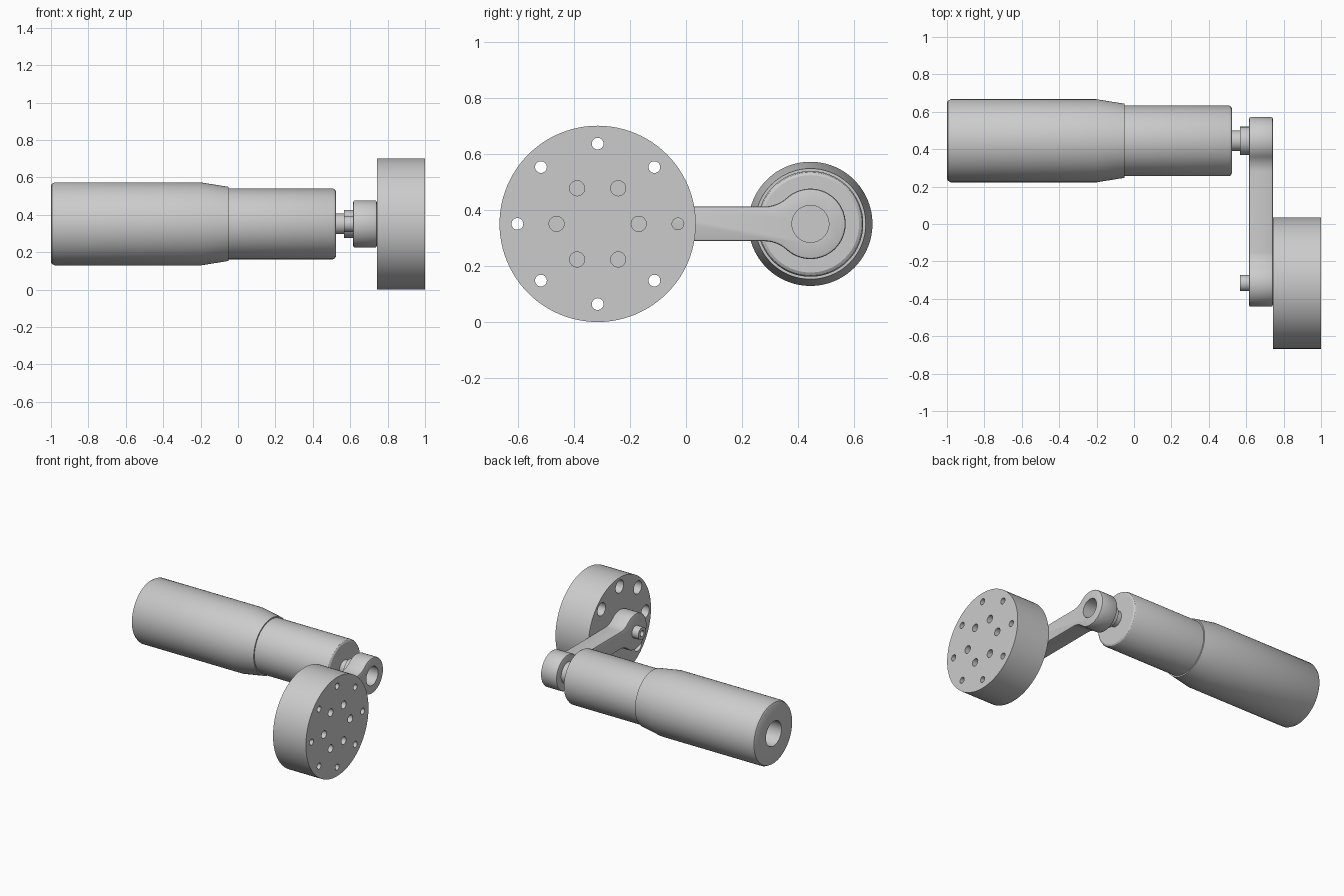
import bpy, bmesh
from math import sin, cos, pi, atan2, sqrt, radians

if "Cube" in bpy.data.objects:
    bpy.data.objects.remove(bpy.data.objects["Cube"])

Z = 0.351                     # height of every axis
Y_GRIP, Y_HUB = 0.445, -0.316  # grip axis and disk axis


def lathe(bm, profile, y, z, n=96):
    """Revolve (x, radius) points about an x-parallel axis; radius 0 closes to a pole."""
    rings = []
    for x, r in profile:
        count = 1 if r == 0 else n
        rings.append([bm.verts.new((x, y + r * cos(2 * pi * i / n), z + r * sin(2 * pi * i / n)))
                      for i in range(count)])
    for a, b in zip(rings, rings[1:]):
        for i in range(n):
            j = (i + 1) % n
            if len(a) == 1:
                bm.faces.new((a[0], b[j], b[i]))
            elif len(b) == 1:
                bm.faces.new((a[i], a[j], b[0]))
            else:
                bm.faces.new((a[i], a[j], b[j], b[i]))


def finish(bm, name):
    bmesh.ops.recalc_face_normals(bm, faces=bm.faces)
    me = bpy.data.meshes.new(name)
    bm.to_mesh(me)
    bm.free()
    ob = bpy.data.objects.new(name, me)
    bpy.context.collection.objects.link(ob)
    return ob


def activate(ob):
    bpy.ops.object.select_all(action='DESELECT')
    ob.select_set(True)
    bpy.context.view_layer.objects.active = ob


def smooth(ob):
    activate(ob)
    bpy.ops.object.shade_smooth_by_angle(angle=radians(30))


def turned(name, profile, y):
    bm = bmesh.new()
    lathe(bm, profile, y, Z)
    ob = finish(bm, name)
    smooth(ob)
    return ob


def cut(ob, cutter):
    mod = ob.modifiers.new("holes", 'BOOLEAN')
    mod.operation, mod.solver, mod.object = 'DIFFERENCE', 'EXACT', cutter
    activate(ob)
    for m in list(ob.modifiers):
        bpy.ops.object.modifier_apply(modifier=m.name)
    bpy.data.objects.remove(cutter)


# Grip: wide rear sleeve with a bore, taper, step, slimmer front barrel
turned("grip", [(-0.70, 0), (-0.70, 0.087), (-1.0, 0.087), (-1.0, 0.205), (-0.995, 0.214),
                (-0.98, 0.222), (-0.20, 0.222), (-0.05, 0.198), (-0.05, 0.189),
                (0.508, 0.189), (0.518, 0.184), (0.524, 0.174), (0.524, 0)], Y_GRIP)

# Spindle and collar between grip and crank arm
turned("spindle", [(0.51, 0), (0.51, 0.055), (0.566, 0.055), (0.566, 0.075),
                   (0.63, 0.075), (0.63, 0)], Y_GRIP)

# Pin with a small socket at the hub end of the arm
turned("hub_pin", [(0.60, 0), (0.60, 0.02), (0.566, 0.02), (0.566, 0.043),
                   (0.63, 0.043), (0.63, 0)], Y_HUB)

# Crank arm: two round eyes blended into a straight bar
R, H, F = 0.126, 0.062, 0.122           # eye radius, half bar width, fillet radius
dy = sqrt((R + F) ** 2 - (H + F) ** 2)
tangent = atan2(H + F, -dy)
quarter = [(Y_GRIP + R * cos(tangent * i / 20), R * sin(tangent * i / 20)) for i in range(21)]
start = tangent - pi
for i in range(1, 11):
    a = start + (-pi / 2 - start) * i / 10
    quarter.append((Y_GRIP - dy + F * cos(a), H + F + F * sin(a)))
mid = Y_GRIP + Y_HUB
upper = quarter + [(mid - y, z) for y, z in reversed(quarter)]
outline = upper + [(y, -z) for y, z in reversed(upper[1:-1])]
bm = bmesh.new()
face = bm.faces.new([bm.verts.new((0.616, y, Z + z)) for y, z in outline])
ext = bmesh.ops.extrude_face_region(bm, geom=[face])
bmesh.ops.translate(bm, vec=(0.126, 0, 0),
                    verts=[v for v in ext["geom"] if isinstance(v, bmesh.types.BMVert)])
arm = finish(bm, "crank_arm")
bev = arm.modifiers.new("edge", 'BEVEL')
bev.width, bev.segments, bev.limit_method, bev.angle_limit = 0.008, 2, 'ANGLE', radians(40)

# Round socket in the grip-end eye
bm = bmesh.new()
lathe(bm, [(0.65, 0), (0.65, 0.066), (0.8, 0.066), (0.8, 0)], Y_GRIP, Z, 64)
cut(arm, finish(bm, "eye_cutter"))
smooth(arm)

# Disk with eight counterbored through holes and six blind holes
disk = turned("disk", [(0.742, 0), (0.742, Z), (1.0, Z), (1.0, 0)], Y_HUB)
bm = bmesh.new()
for i in range(8):
    a = i * pi / 4
    lathe(bm, [(0.7, 0), (0.7, 0.045), (0.88, 0.045), (0.88, 0.021), (1.1, 0.021), (1.1, 0)],
          Y_HUB + 0.287 * cos(a), Z + 0.287 * sin(a), 32)
for i in range(6):
    a = i * pi / 3
    lathe(bm, [(0.9, 0), (0.9, 0.027), (1.1, 0.027), (1.1, 0)],
          Y_HUB + 0.147 * cos(a), Z + 0.147 * sin(a), 32)
cut(disk, finish(bm, "disk_cutter"))
smooth(disk)
